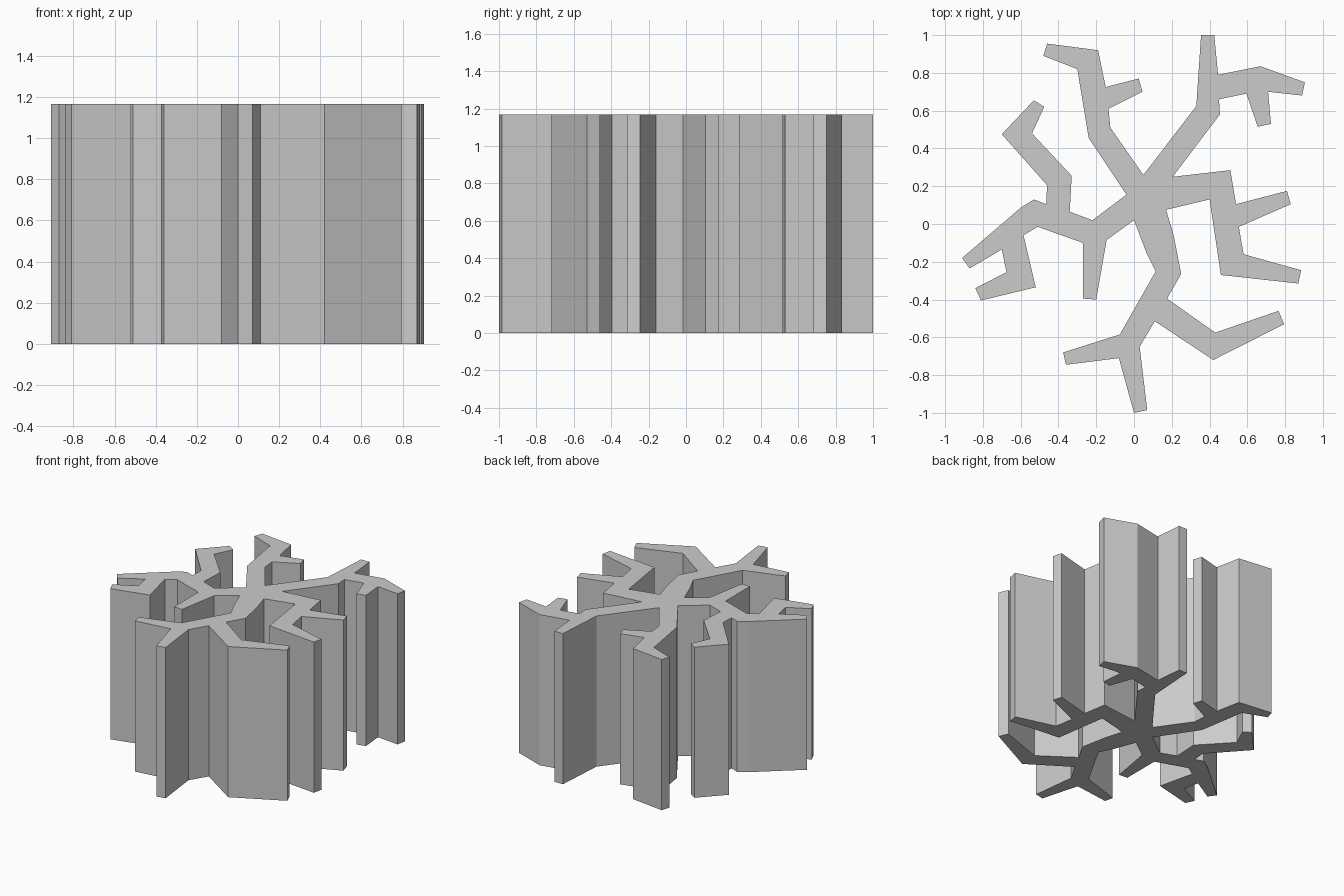
import bpy, bmesh

HEIGHT = 1.167
bm = bmesh.new()


def cap(points, z):
    bm.faces.new([bm.verts.new((x, y, z)) for x, y in points])


def add_arm(points):
    """Prism of one branching arm, left open where it meets the hub."""
    for (x0, y0), (x1, y1) in zip(points, points[1:]):
        bm.faces.new([bm.verts.new(c) for c in (
            (x0, y0, 0), (x1, y1, 0), (x1, y1, HEIGHT), (x0, y0, HEIGHT))])
    cap(points, 0)
    cap(points, HEIGHT)


# notches between neighbouring arms, clockwise from the top
top, right, low_right, low_left, left = hub = [
    (.05, .26), (.205, .25), (.17, .075), (0, .02), (-.04, .155)]

# back right arm
add_arm([top, (.33, .625), (.355, 1), (.425, 1), (.445, .79), (.67, .835),
         (.905, .75), (.89, .68), (.71, .7), (.725, .53), (.655, .515),
         (.595, .69), (.45, .66), (.455, .58), right])
# right arm
add_arm([right, (.51, .285), (.54, .105), (.81, .175), (.83, .105),
         (.555, -.015), (.58, -.16), (.885, -.245), (.87, -.315),
         (.46, -.27), (.4, .13), low_right])
# front arm
add_arm([low_right, (.21, -.06), (.25, -.265), (.175, -.395), (.43, -.575),
         (.765, -.46), (.795, -.53), (.42, -.72), (.11, -.515), (.03, -.65),
         (.07, -.985), (0, -1), (-.08, -.71), (-.36, -.745), (-.375, -.68),
         (-.075, -.585), (.115, -.25), (.065, -.15), low_left])
# left arm
add_arm([low_left, (-.145, -.085), (-.2, -.4), (-.27, -.395), (-.27, -.1),
         (-.51, -.015), (-.585, -.06), (-.52, -.335), (-.81, -.405),
         (-.84, -.34), (-.675, -.255), (-.7, -.135), (-.87, -.235),
         (-.91, -.18), (-.595, .09), (-.53, .13), (-.465, .105),
         (-.46, .205), (-.7, .475), (-.53, .655), (-.475, .62), (-.54, .48),
         (-.33, .255), (-.34, .065), (-.22, .02), left])
# back left arm
add_arm([left, (-.24, .455), (-.3, .82), (-.48, .89), (-.46, .955),
         (-.19, .92), (-.15, .725), (.025, .77), (.045, .7), (-.135, .61),
         (-.125, .51), top])
# hub joining the five arms
cap(hub, 0)
cap(hub, HEIGHT)

# weld into one solid with single flat caps
bmesh.ops.remove_doubles(bm, verts=bm.verts[:], dist=0.001)
bmesh.ops.recalc_face_normals(bm, faces=bm.faces[:])
bmesh.ops.dissolve_limit(bm, angle_limit=0.001, verts=bm.verts[:], edges=bm.edges[:])
mesh = bpy.data.meshes.new("branching_column")
bm.to_mesh(mesh)
bm.free()
bpy.context.collection.objects.link(bpy.data.objects.new("branching_column", mesh))
